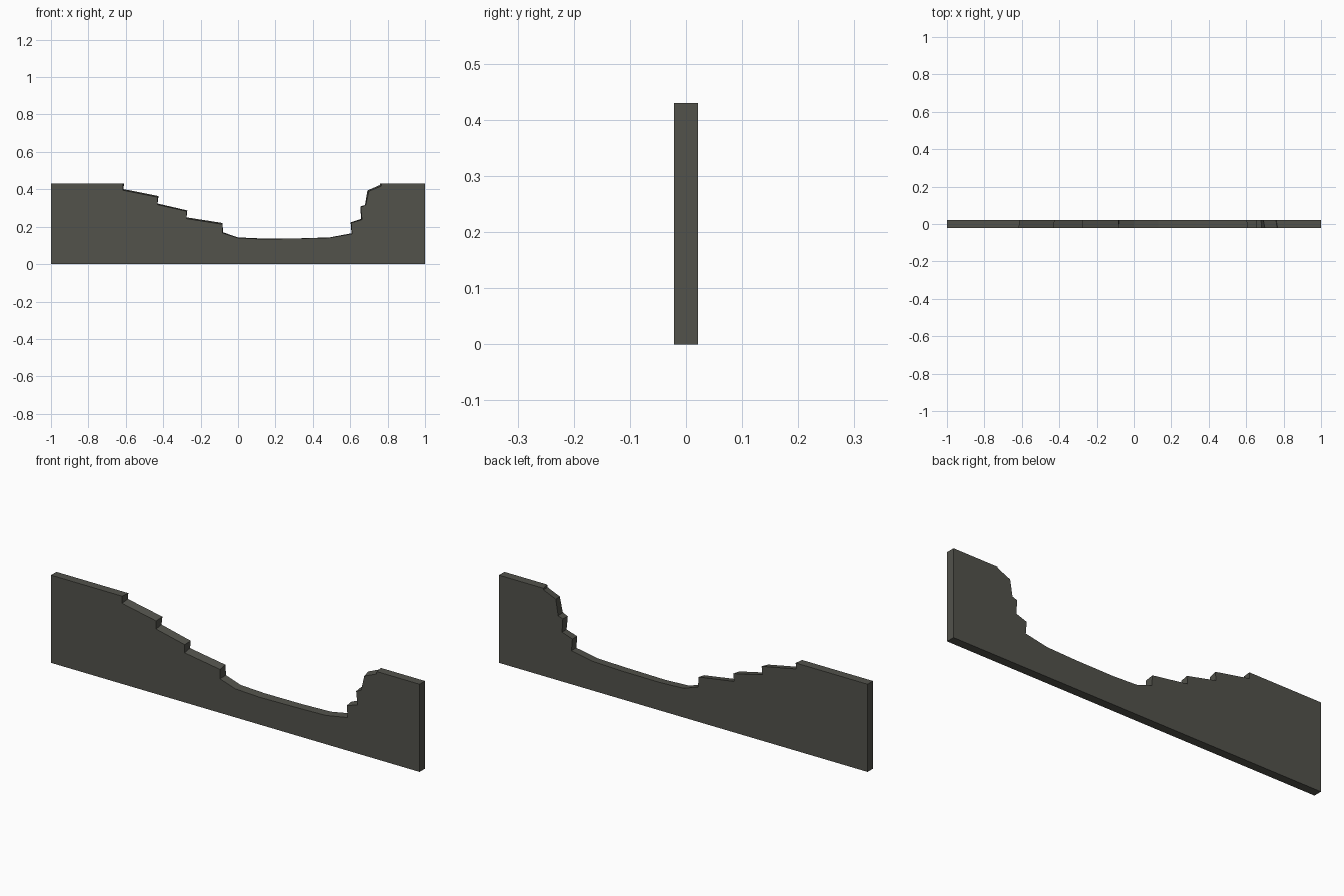
import bpy, bmesh

HALF = 0.021   # half thickness of the slab
TOP = 0.43

# Broken edge, left to right: x, z on the front face, and x, z shift on the back face
EDGE = [
    (-0.615, TOP, 0.005, 0), (-0.615, 0.395, 0.003, 0.006), (-0.43, 0.358, 0.005, 0.006),
    (-0.43, 0.318, 0.0, 0.006), (-0.275, 0.283, 0.004, 0.004), (-0.275, 0.243, 0.0, 0.007),
    (-0.083, 0.213, 0.0, 0.007), (-0.083, 0.167, 0.003, 0.003), (0.0, 0.14, 0.0, 0.003),
    (0.13, 0.134, 0.0, 0.003), (0.33, 0.137, 0.0, 0.001), (0.49, 0.141, 0.0, 0.002),
    (0.61, 0.162, -0.003, 0.003), (0.605, 0.22, -0.003, 0.003), (0.663, 0.238, -0.005, 0.004),
    (0.656, 0.304, -0.002, 0.004), (0.683, 0.316, -0.004, 0.0), (0.70, 0.39, -0.008, 0.004),
    (0.765, 0.417, -0.006, 0.006), (0.768, TOP, -0.008, 0),
]

stone = bpy.data.materials.new("dark grey stone")
stone.diffuse_color = (0.085, 0.085, 0.071, 1)


def outline(bm, y, back):
    """Closed slab outline on one face."""
    pts = [(-1, 0), (-1, TOP)]
    pts += [(x + back * dx, z + back * dz) for x, z, dx, dz in EDGE]
    pts += [(1, TOP), (1, 0)]
    return [bm.verts.new((x, y, z)) for x, z in pts]


# Broken wall slab: two faces joined by a rim
bm = bmesh.new()
front = outline(bm, -HALF, 0)
rear = outline(bm, HALF, 1)
bm.faces.new(front)
bm.faces.new(rear[::-1])
for i in range(len(front)):
    j = (i + 1) % len(front)
    bm.faces.new((front[i], rear[i], rear[j], front[j]))
bmesh.ops.recalc_face_normals(bm, faces=bm.faces)
mesh = bpy.data.meshes.new("broken_wall")
bm.to_mesh(mesh)
bm.free()
mesh.materials.append(stone)
bpy.context.collection.objects.link(bpy.data.objects.new("broken_wall", mesh))
